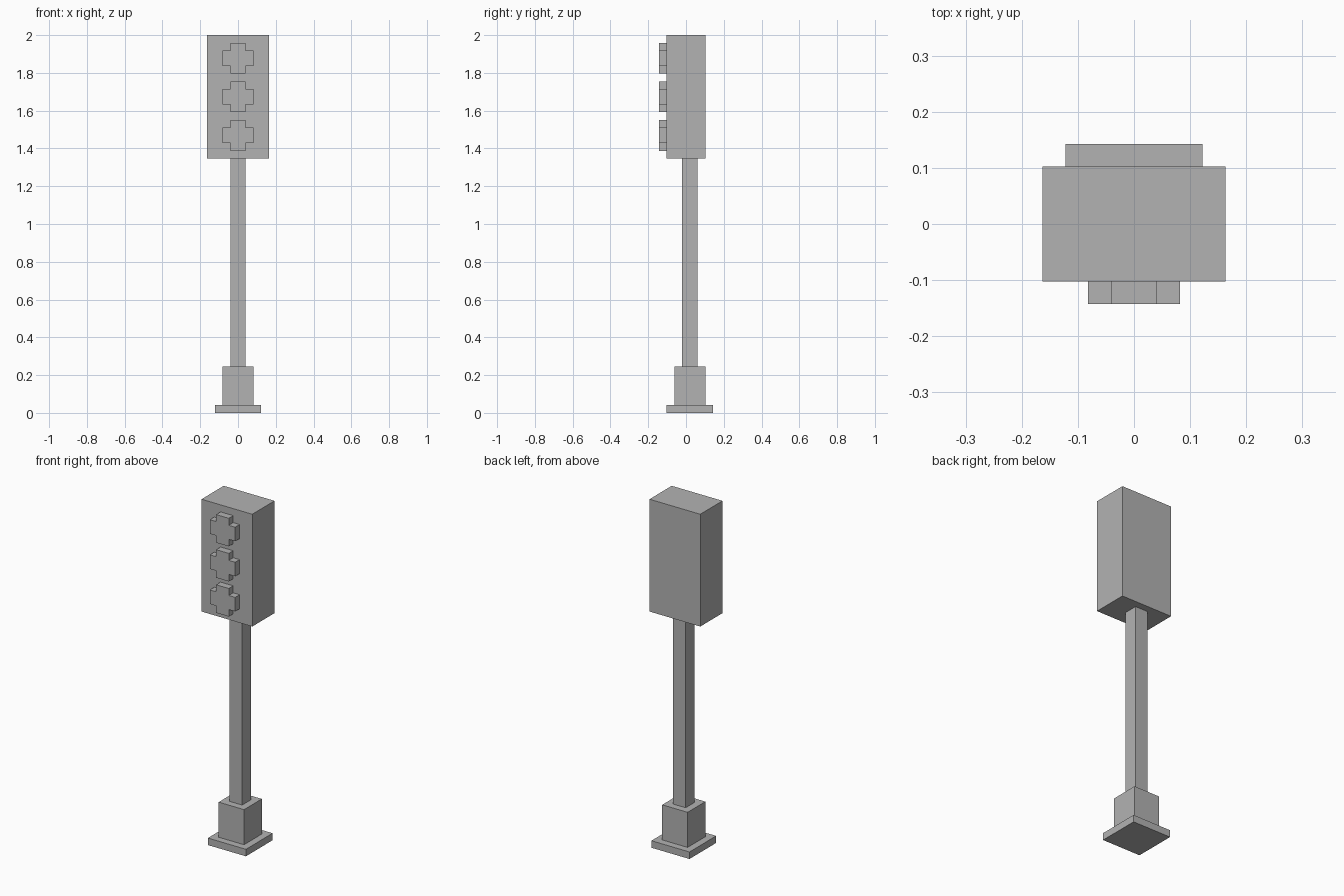
import bpy
import bmesh
from mathutils import Vector

if "Cube" in bpy.data.objects:
    bpy.data.objects.remove(bpy.data.objects["Cube"], do_unlink=True)

U = 2 / 49  # one grid step; the model is 49 steps tall

grey = bpy.data.materials.new("plain grey")
grey.use_nodes = True
colour = (0.45, 0.45, 0.45, 1)
grey.diffuse_color = colour
grey.node_tree.nodes["Principled BSDF"].inputs["Base Color"].default_value = colour


def prism(name, outline, start, direction):
    """Extrude a flat outline (in grid steps) along a direction into a closed solid."""
    bm = bmesh.new()
    base = bm.faces.new([bm.verts.new((Vector(p) + Vector(start)) * U) for p in outline])
    out = bmesh.ops.extrude_face_region(bm, geom=[base], use_keep_orig=True)
    moved = [v for v in out["geom"] if isinstance(v, bmesh.types.BMVert)]
    bmesh.ops.translate(bm, verts=moved, vec=Vector(direction) * U)
    bmesh.ops.recalc_face_normals(bm, faces=bm.faces)
    mesh = bpy.data.meshes.new(name)
    bm.to_mesh(mesh)
    bm.free()
    mesh.materials.append(grey)
    obj = bpy.data.objects.new(name, mesh)
    bpy.context.collection.objects.link(obj)
    return obj


def box(name, half_width, front, back, bottom, top):
    outline = [(-half_width, front, 0), (half_width, front, 0),
               (half_width, back, 0), (-half_width, back, 0)]
    return prism(name, outline, (0, 0, bottom), (0, 0, top - bottom))


# Foot, pedestal, pole and signal housing
box("base_plate", 3, -2.5, 3.5, 0, 1)
box("pedestal", 2, -1.5, 2.5, 1, 6)
box("pole", 1, -0.5, 1.5, 6, 33)
box("signal_housing", 4, -2.5, 2.5, 33, 49)

# Three stepped lamps on the front
quarter = [(2, 1), (1, 1), (1, 2)]
cross = []
for turn in range(4):
    cross += [(x, 0, z) for x, z in quarter]
    quarter = [(-z, x) for x, z in quarter]
for name, height in (("lower_lamp", 36), ("middle_lamp", 41), ("upper_lamp", 46)):
    prism(name, cross, (0, -2.5, height), (0, -1, 0))
